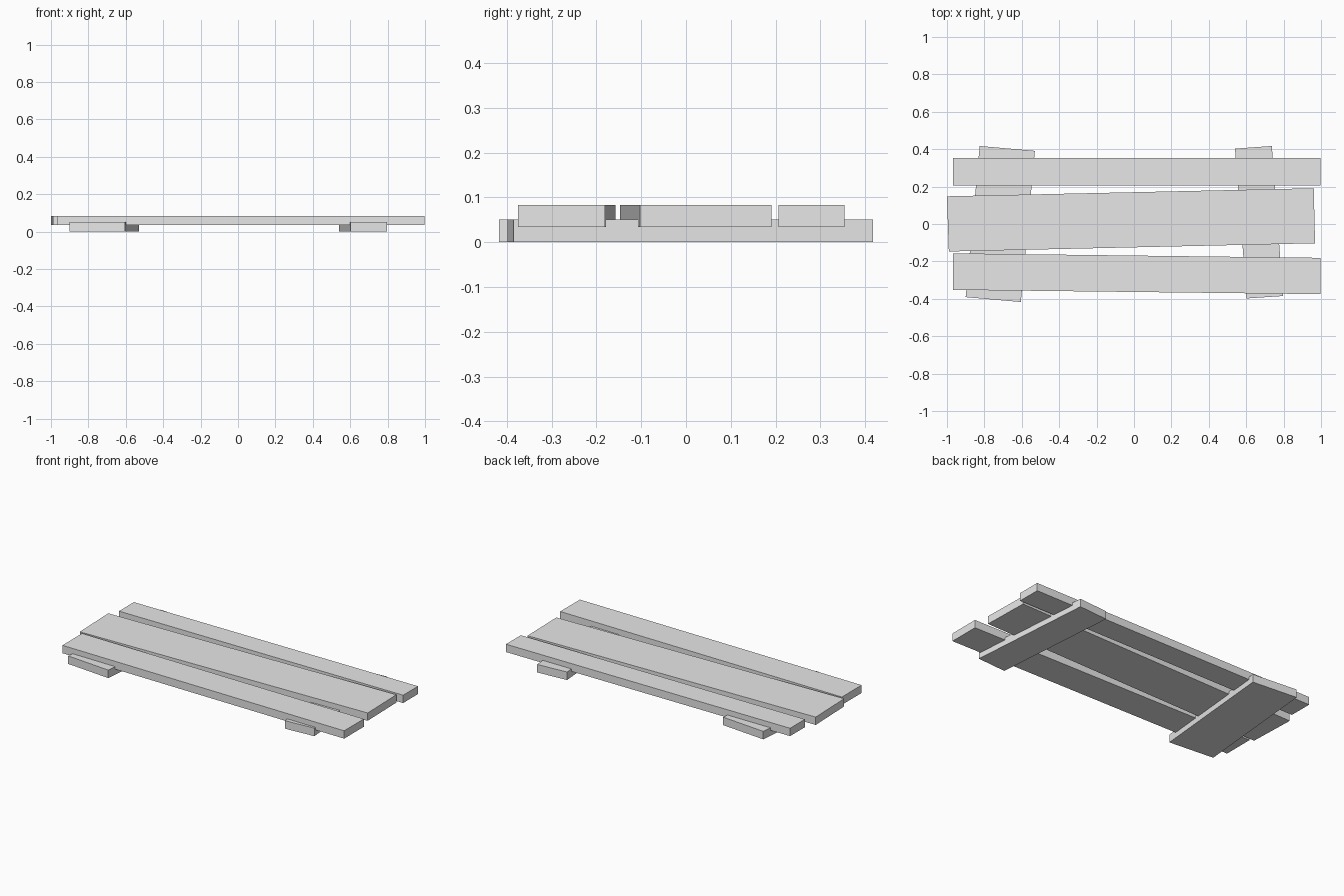
import bpy
import bmesh

cube = bpy.data.objects.get("Cube")
if cube:
    bpy.data.objects.remove(cube, do_unlink=True)

# Single pale grey material
grey = bpy.data.materials.new("pale_grey")
grey.use_nodes = True
colour = (0.8, 0.8, 0.8, 1)
grey.diffuse_color = colour
grey.node_tree.nodes["Principled BSDF"].inputs["Base Color"].default_value = colour


def board(name, outline, bottom, top):
    """Extrude a four-cornered outline into a flat board."""
    bm = bmesh.new()
    face = bm.faces.new([bm.verts.new((x, y, bottom)) for x, y in outline])
    extruded = bmesh.ops.extrude_face_region(bm, geom=[face])["geom"]
    verts = [g for g in extruded if isinstance(g, bmesh.types.BMVert)]
    bmesh.ops.translate(bm, verts=verts, vec=(0, 0, top - bottom))
    bmesh.ops.recalc_face_normals(bm, faces=bm.faces)
    mesh = bpy.data.meshes.new(name)
    bm.to_mesh(mesh)
    bm.free()
    mesh.materials.append(grey)
    obj = bpy.data.objects.new(name, mesh)
    bpy.context.collection.objects.link(obj)


# Long planks laid side by side, slightly crooked
planks = {
    "back_plank": [(-0.967, 0.207), (0.996, 0.207), (0.996, 0.354), (-0.967, 0.354)],
    "middle_plank": [(-0.99, -0.147), (0.968, -0.103), (0.961, 0.191), (-1.0, 0.148)],
    "front_plank": [(-0.967, -0.352), (0.996, -0.375), (0.996, -0.181), (-0.967, -0.157)],
}
for name, outline in planks.items():
    board(name, outline, 0.034, 0.083)

# Cross battens underneath, let into the planks
battens = {
    "right_batten": [(-0.9, -0.391), (-0.605, -0.417), (-0.53, 0.391), (-0.825, 0.417)],
    "left_batten": [(0.602, -0.398), (0.797, -0.385), (0.737, 0.417), (0.54, 0.403)],
}
for name, outline in battens.items():
    board(name, outline, 0.0, 0.05)
